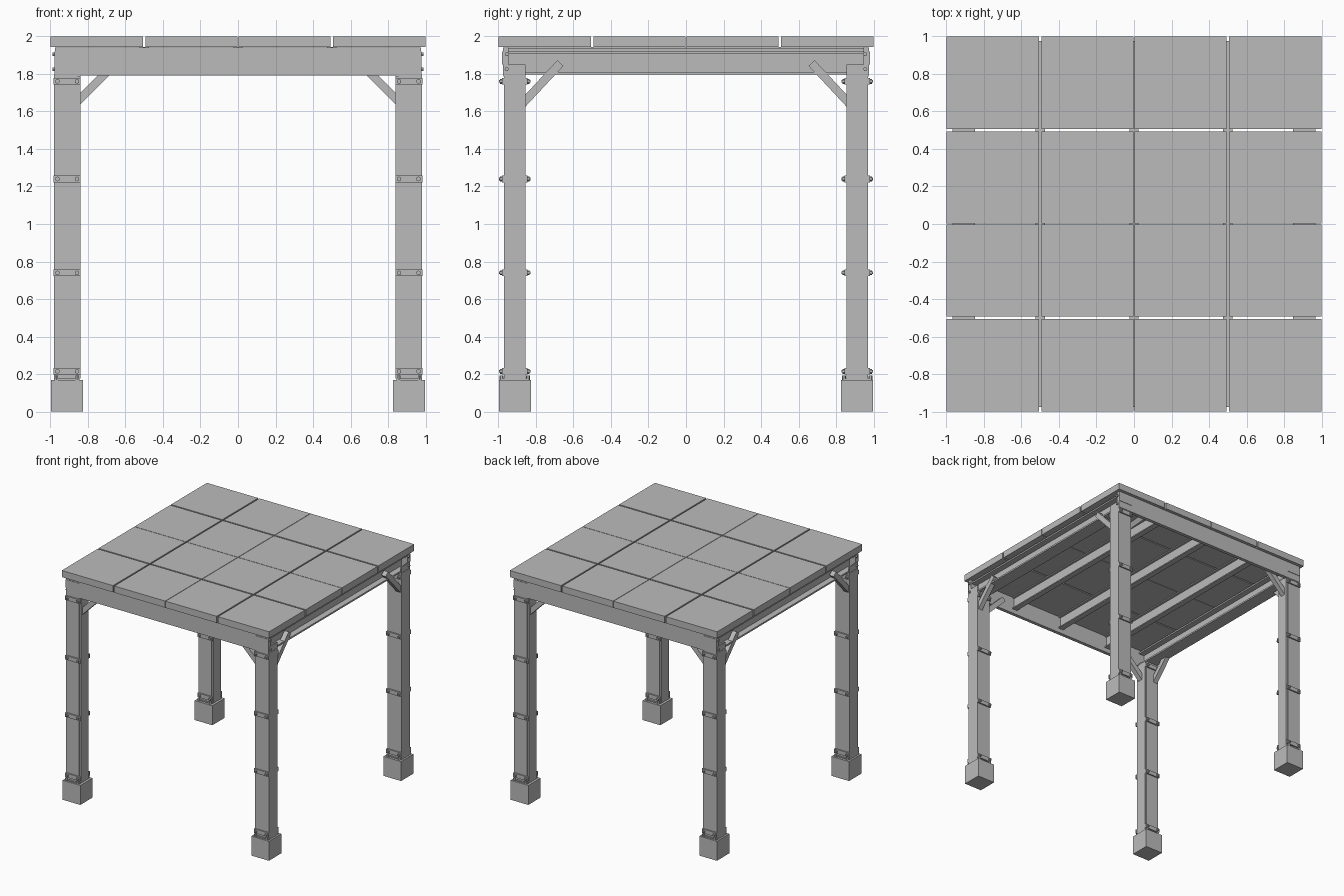
import bpy, bmesh, math
from mathutils import Matrix, Vector

if "Cube" in bpy.data.objects:
    bpy.data.objects.remove(bpy.data.objects["Cube"])

steel = bpy.data.materials.new("plain_grey")
steel.diffuse_color = (0.5, 0.5, 0.5, 1)
steel.use_nodes = True
steel.node_tree.nodes["Principled BSDF"].inputs["Base Color"].default_value = steel.diffuse_color


def box(bm, x0, x1, y0, y1, z0, z1, rot=None):
    """Axis aligned box, optionally turned about its own centre."""
    size = Matrix.Diagonal((abs(x1 - x0), abs(y1 - y0), abs(z1 - z0), 1))
    place = Matrix.Translation(((x0 + x1) / 2, (y0 + y1) / 2, (z0 + z1) / 2))
    bmesh.ops.create_cube(bm, size=1, matrix=place @ (rot or Matrix()) @ size)


def rod(bm, centre, axis, radius, length, sides=6):
    turn = Vector((0, 0, 1)).rotation_difference(Vector(axis)).to_matrix().to_4x4()
    bmesh.ops.create_cone(bm, cap_ends=True, segments=sides, radius1=radius,
                          radius2=radius, depth=length,
                          matrix=Matrix.Translation(centre) @ turn)


def finish(bm, name):
    bmesh.ops.recalc_face_normals(bm, faces=bm.faces)
    mesh = bpy.data.meshes.new(name)
    bm.to_mesh(mesh)
    bm.free()
    mesh.materials.append(steel)
    obj = bpy.data.objects.new(name, mesh)
    bpy.context.collection.objects.link(obj)


def corners(name, build):
    """Build a part at the +x +y corner and repeat it mirrored at all four."""
    for sx, xn in ((1, "right"), (-1, "left")):
        for sy, yn in ((1, "back"), (-1, "front")):
            bm = bmesh.new()
            build(bm)
            bmesh.ops.scale(bm, vec=(sx, sy, 1), verts=bm.verts)
            finish(bm, f"{name}_{yn}_{xn}")


C = 0.912  # corner post centre


def footing(bm):
    box(bm, 0.825, 0.995, 0.825, 0.995, 0, 0.17)


def base_plate(bm):
    box(bm, 0.845, 0.98, 0.845, 0.98, 0.17, 0.178)
    for dx in (-0.055, 0.055):
        for y in (0.842, 0.983):
            rod(bm, (C + dx, y, 0.182), (0, 0, 1), 0.01, 0.024)


def post(bm):
    box(bm, 0.855, 0.98, 0.856, 0.969, 0.17, 1.79)
    box(bm, 0.84, 0.855, 0.862, 0.963, 0.178, 1.79)   # inner facing strip


def clamps(bm):
    for z in (0.215, 0.74, 1.24, 1.76):
        for y, s in ((0.969, 1), (0.856, -1)):
            box(bm, 0.839, 0.982, y, y + s * 0.012, z - 0.018, z + 0.018)
            for x in (0.858, 0.962):
                rod(bm, (x, y + s * 0.017, z), (0, 1, 0), 0.013, 0.012)
                rod(bm, (x, y + s * 0.022, z), (0, 1, 0), 0.007, 0.012)


def cap_bracket(bm):
    box(bm, 0.84, 0.98, 0.855, 0.972, 1.785, 1.797)
    box(bm, 0.97, 0.978, 0.855, 0.975, 1.79, 1.85)    # side cheek
    box(bm, 0.85, 0.978, 0.975, 0.979, 1.85, 1.92)    # end plate
    for z in (1.825, 1.905):
        rod(bm, (0.979, 0.955, z), (1, 0, 0), 0.011, 0.016)


def brace_x(bm):
    box(bm, 0.755 - 0.145, 0.755 + 0.145, 0.90, 0.944, 1.731, 1.775,
        Matrix.Rotation(math.radians(45), 4, 'Y'))


def brace_y(bm):
    box(bm, 0.927, 0.969, 0.77 - 0.148, 0.77 + 0.148, 1.727, 1.771,
        Matrix.Rotation(math.radians(-47), 4, 'X'))


for part_name, builder in (("footing", footing), ("base_plate", base_plate),
                           ("post", post), ("clamps", clamps),
                           ("cap_bracket", cap_bracket),
                           ("brace_across", brace_x), ("brace_along", brace_y)):
    corners(part_name, builder)

# Front and back main beams
for s, n in ((-1, "front"), (1, "back")):
    bm = bmesh.new()
    box(bm, -0.975, 0.975, s * 0.945, s * 0.975, 1.79, 1.94)
    finish(bm, f"main_beam_{n}")


def flanged_beam(name, x, width, z0, z1, t):
    """Flanged beam running front to back."""
    bm = bmesh.new()
    for a, b in ((z0, z0 + t), (z1 - t, z1)):
        box(bm, x - width / 2, x + width / 2, -0.945, 0.945, a, b)
    box(bm, x - t / 2, x + t / 2, -0.945, 0.945, z0 + t, z1 - t)
    finish(bm, name)


for s, n in ((-1, "left"), (1, "right")):
    flanged_beam(f"side_beam_{n}", s * 0.907, 0.12, 1.797, 1.92, 0.014)
for i, x in enumerate((-0.5, 0, 0.5)):
    flanged_beam(f"joist_{i + 1}", x, 0.05, 1.83, 1.943, 0.01)

# Roof panels, four by four with open joints
spans = ((-0.995, -0.506), (-0.494, -0.002), (0.002, 0.494), (0.506, 0.995))
for i, (x0, x1) in enumerate(spans):
    for j, (y0, y1) in enumerate(spans):
        bm = bmesh.new()
        box(bm, math.copysign(1, x0) if abs(x0) > 0.9 else x0, 1 if x1 > 0.9 else x1,
            -1 if y0 < -0.9 else y0, 1 if y1 > 0.9 else y1, 1.942, 2.0)
        finish(bm, f"roof_panel_{i + 1}_{j + 1}")
